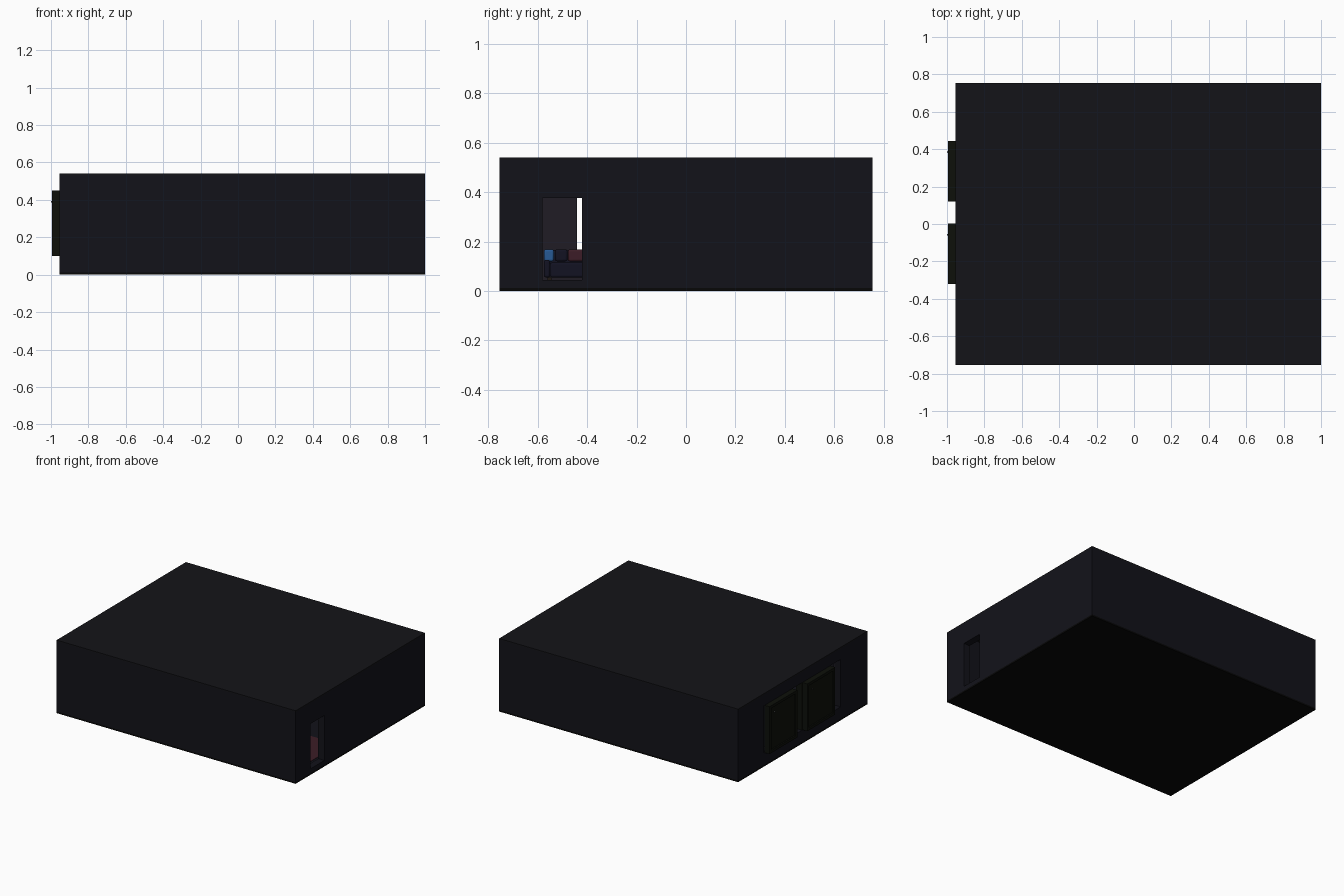
import bpy, math

if "Cube" in bpy.data.objects:
    bpy.data.objects.remove(bpy.data.objects["Cube"])

def mat(name, r, g, b):
    m = bpy.data.materials.new(name)
    m.diffuse_color = (r, g, b, 1)
    m.use_nodes = True
    m.node_tree.nodes["Principled BSDF"].inputs["Base Color"].default_value = m.diffuse_color
    return m

WALL = mat("dark_wall", .006, .006, .010)
LINING = mat("inner_wall", .014, .012, .018)
ROOF = mat("roof_grey", .007, .007, .009)
BASE = mat("black_base", .002, .002, .002)
SHUT = mat("shutter_green", .004, .005, .003)
METAL = mat("metal", .12, .13, .12)
NAVY = mat("navy_fabric", .006, .006, .016)
BLUE = mat("blue_fabric", .02, .10, .30)
RED = mat("red_fabric", .045, .012, .02)
WOOD = mat("dark_wood", .014, .009, .006)

def box(name, x, y, z, m, bevel=0):
    """Box from (min, max) ranges."""
    bpy.ops.mesh.primitive_cube_add(size=1, location=[sum(r) / 2 for r in (x, y, z)])
    o = bpy.context.object
    o.name = name
    o.scale = [r[1] - r[0] for r in (x, y, z)]
    bpy.ops.object.transform_apply(location=False, rotation=False, scale=True)
    o.data.materials.append(m)
    if bevel:
        b = o.modifiers.new("bevel", 'BEVEL')
        b.width = bevel
        b.segments = 3
        bpy.ops.object.shade_smooth_by_angle()
    return o

def pierced_wall(name, x, y, z, hole_y, hole_z, m):
    """Wall in the y-z plane around one rectangular opening."""
    box(name + "_near", x, (y[0], hole_y[0]), z, m)
    box(name + "_far", x, (hole_y[1], y[1]), z, m)
    box(name + "_sill", x, hole_y, (z[0], hole_z[0]), m)
    box(name + "_lintel", x, hole_y, (hole_z[1], z[1]), m)

L, R, D, H, T = -.955, 1.0, .755, .54, .05
Z = (.04, .53)

# Shell: base, floor, roof and walls
box("base", (L, R), (-D, D), (0, .012), BASE)
box("floor", (L, R), (-D, D), (.012, .04), WALL)
box("roof", (L, R), (-D, D), (.53, H), ROOF)
box("front_wall", (L, R), (-D, -D + T), Z, WALL)
box("back_wall", (L, R), (D - T, D), Z, WALL)
inner = (-D + T, D - T)
pierced_wall("door_wall", (R - T, R), inner, Z, (-.58, -.42), (.045, .377), WALL)
pierced_wall("window_wall", (L, L + T), inner, Z, (-.442, .45), (.10, .45), WALL)
pierced_wall("inner_lining", (L + T, L + T + .006), inner, Z, (-.442, .45), (.10, .45), LINING)
box("window_mullion", (L, L + T), (-.01, .01), (.10, .45), SHUT)

# Two sliding shutters with raised frames and knobs
for i, y0 in enumerate((-.322, .12)):
    y1 = y0 + .325
    n = f"shutter_{i}_"
    box(n + "panel", (-.985, L), (y0, y1), (.10, .45), SHUT)
    for k, (a, b) in enumerate(((y0, y0 + .02), (y1 - .02, y1))):
        box(n + f"stile_{k}", (-.995, -.985), (a, b), (.10, .45), SHUT)
    for k, (a, b) in enumerate(((.10, .12), (.43, .45))):
        box(n + f"rail_{k}", (-.995, -.985), (y0 + .02, y1 - .02), (a, b), SHUT)
    bpy.ops.mesh.primitive_uv_sphere_add(segments=12, ring_count=8, radius=.005,
                                         location=(-.995, y1 - .06, .39))
    bpy.context.object.name = n + "knob"
    bpy.context.object.data.materials.append(METAL)

# Sofa with cushions, seen through the doorway
box("sofa_seat", (.5, .72), (-.55, -.25), (.055, .115), NAVY, .008)
box("sofa_back", (.44, .5), (-.55, -.25), (.055, .165), NAVY, .01)
for i, y in enumerate((-.575, -.25)):
    box(f"sofa_arm_{i}", (.44, .72), (y, y + .025), (.055, .125), NAVY, .008)
for x in (.46, .69):
    for y in (-.56, -.25):
        box("sofa_leg", (x, x + .015), (y, y + .015), (.04, .055), WOOD)
for name, y, w, m in (("blue_cushion", -.575, .04, BLUE), ("navy_cushion", -.53, .05, NAVY),
                      ("red_cushion", -.478, .065, RED), ("end_cushion", -.32, .06, BLUE)):
    box(name, (.51, .54), (y, y + w), (.12, .168), m, .008)
box("rug", (.48, .93), (-.6, -.15), (.04, .043), RED)

# Low table
box("table_top", (-.3, .1), (-.15, .15), (.125, .14), WOOD)
for x in (-.29, .07):
    for y in (-.14, .12):
        box("table_leg", (x, x + .02), (y, y + .02), (.04, .125), WOOD)

# Bed and cabinet at the back of the room
box("bed_frame", (.45, .93), (.35, .68), (.04, .09), WOOD)
box("bed_mattress", (.46, .92), (.36, .67), (.09, .14), NAVY, .012)
box("bed_pillow", (.82, .9), (.42, .61), (.14, .165), BLUE, .01)
box("cabinet", (-.7, -.2), (.6, .7), (.04, .25), WOOD)
